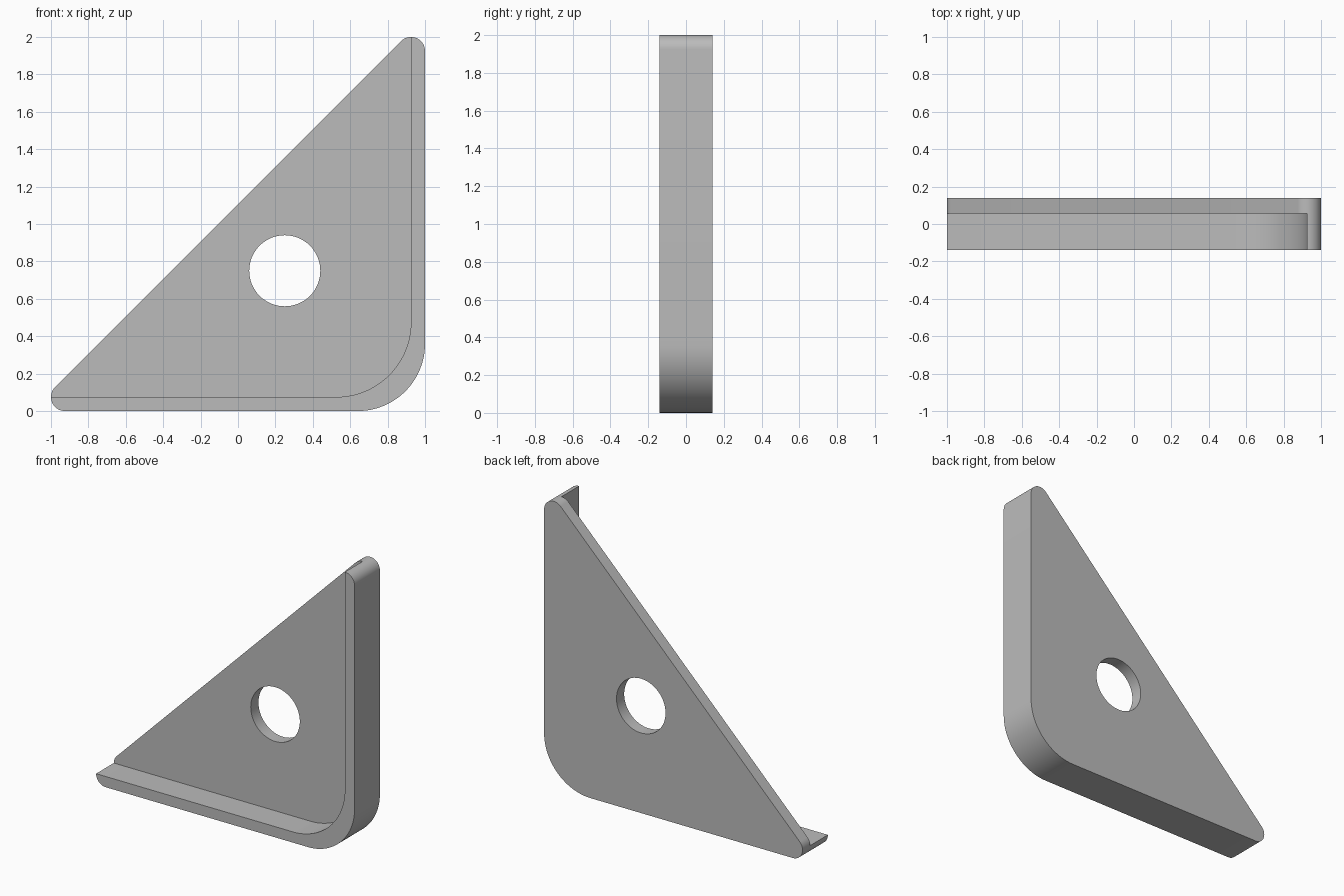
import bpy, bmesh
from math import sin, cos, radians, pi

if "Cube" in bpy.data.objects:
    bpy.data.objects.remove(bpy.data.objects["Cube"], do_unlink=True)

FRONT, BACK, WEB_FRONT = -0.14, 0.14, 0.055
WALL = 0.075          # flange thickness and tip rounding
OUTER_R, INNER_R = 0.36, 0.40


def arc(cx, cz, r, start, end, steps):
    """Points on an arc in the XZ plane, angles in degrees."""
    angles = [radians(start + (end - start) * i / steps) for i in range(steps + 1)]
    return [(cx + r * cos(a), cz + r * sin(a)) for a in angles]


def prism(name, profile, y0, y1):
    """Extrude an XZ profile along y."""
    bm = bmesh.new()
    face = bm.faces.new([bm.verts.new((x, y0, z)) for x, z in profile])
    ext = bmesh.ops.extrude_face_region(bm, geom=[face])
    moved = [v for v in ext["geom"] if isinstance(v, bmesh.types.BMVert)]
    bmesh.ops.translate(bm, verts=moved, vec=(0, y1 - y0, 0))
    bmesh.ops.recalc_face_normals(bm, faces=bm.faces)
    mesh = bpy.data.meshes.new(name)
    bm.to_mesh(mesh)
    bm.free()
    obj = bpy.data.objects.new(name, mesh)
    bpy.context.collection.objects.link(obj)
    return obj


def cut(target, cutter):
    """Subtract the cutter, then discard it."""
    cutter.hide_render = True
    mod = target.modifiers.new("cut", "BOOLEAN")
    mod.operation = "DIFFERENCE"
    mod.solver = "EXACT"
    mod.object = cutter
    bpy.context.view_layer.objects.active = target
    bpy.ops.object.modifier_apply(modifier=mod.name)
    bpy.data.objects.remove(cutter, do_unlink=True)


# Triangular body with a large rounded corner and two rounded tips
outline = (arc(1 - OUTER_R, OUTER_R, OUTER_R, -90, 0, 24)
           + arc(1 - WALL, 2 - WALL, WALL, 0, 135, 18)
           + arc(-1 + WALL, WALL, WALL, 135, 270, 18))
bracket = prism("corner_bracket", outline, FRONT, BACK)

# Front pocket, leaving the web at the back and the flange along two sides
inner = 1 - WALL
pocket = (arc(inner - INNER_R, WALL + INNER_R, INNER_R, -90, 0, 24)
          + [(inner, 2.3), (-1.3, 2.3), (-1.3, WALL)])
cut(bracket, prism("pocket_cutter", pocket, FRONT - 0.2, WEB_FRONT))

# Round hole through the web
hole = arc(0.25, 0.75, 0.19, 0, 360, 64)[:-1]
cut(bracket, prism("hole_cutter", hole, FRONT - 0.2, BACK + 0.2))

# Plain grey finish
grey = bpy.data.materials.new("plain_grey")
grey.use_nodes = True
colour = (0.5, 0.5, 0.5, 1)
grey.diffuse_color = colour
grey.node_tree.nodes["Principled BSDF"].inputs["Base Color"].default_value = colour
bracket.data.materials.clear()
bracket.data.materials.append(grey)

# Smooth the rounded walls, keep the rims sharp
bpy.ops.object.select_all(action="DESELECT")
bracket.select_set(True)
bpy.context.view_layer.objects.active = bracket
bpy.ops.object.shade_smooth_by_angle(angle=pi / 6)
